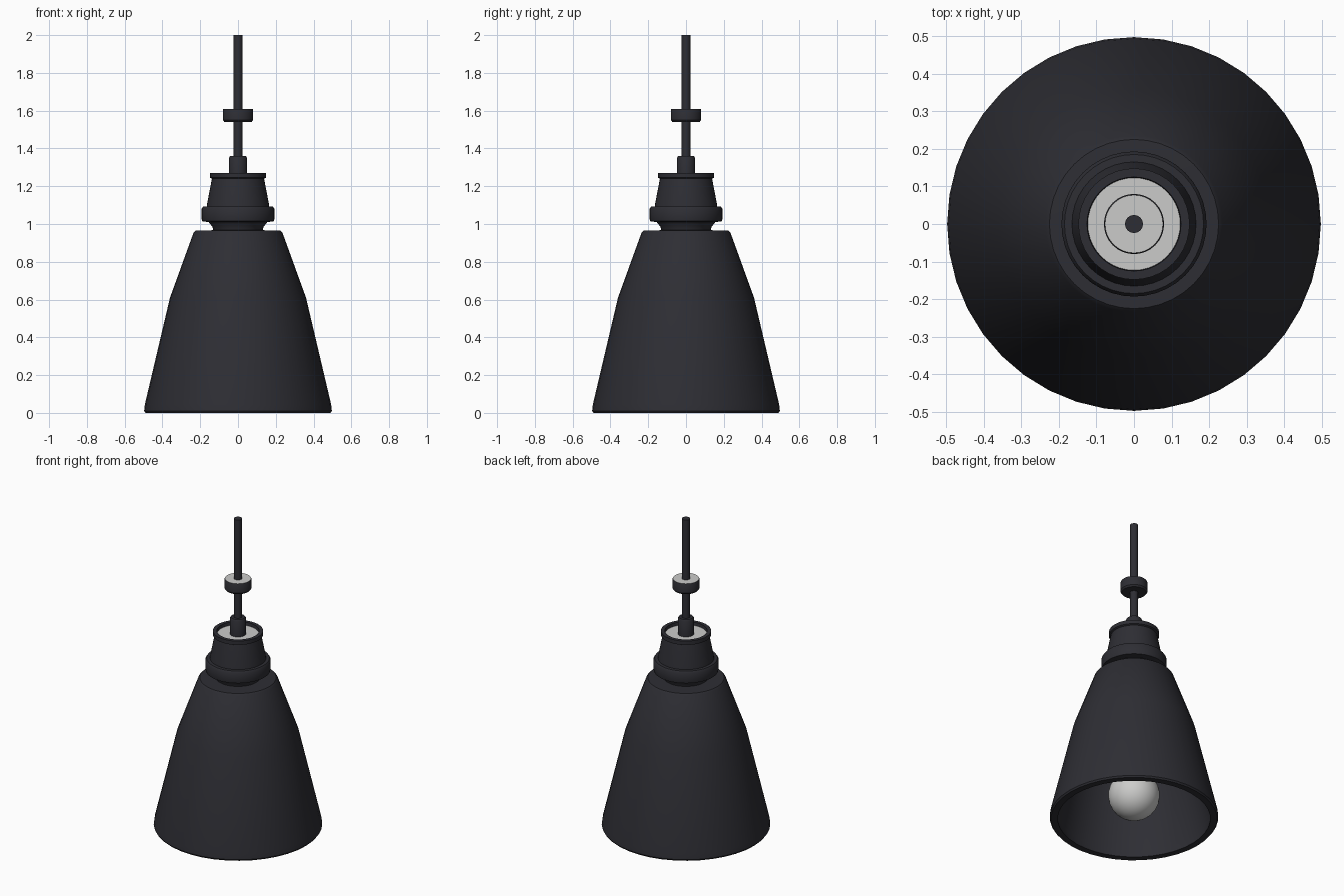
import bpy, bmesh, math

if "Cube" in bpy.data.objects:
    bpy.data.objects.remove(bpy.data.objects["Cube"])


def material(name, rgb):
    m = bpy.data.materials.new(name)
    m.diffuse_color = (*rgb, 1)
    m.use_nodes = True
    m.node_tree.nodes["Principled BSDF"].inputs["Base Color"].default_value = m.diffuse_color
    return m


DARK = material("dark metal", (0.027, 0.027, 0.034))
LIGHT = material("pale grey", (0.6, 0.6, 0.59))


def lathe(name, profile, mats, sides=40, closed=False, angle=35, light_test=None):
    """Revolve (radius, z) points round the z axis; light_test picks faces for material 1."""
    bm = bmesh.new()
    rings = []
    for r, z in profile:
        if r == 0:
            rings.append([bm.verts.new((0, 0, z))] * sides)
        else:
            rings.append([bm.verts.new((r * math.cos(2 * math.pi * i / sides),
                                        r * math.sin(2 * math.pi * i / sides), z))
                          for i in range(sides)])
    pairs = list(zip(rings, rings[1:]))
    if closed:
        pairs.append((rings[-1], rings[0]))
    for a, b in pairs:
        if a[0] == a[1] and b[0] == b[1]:
            continue  # both points on the axis: no surface between them
        for i in range(sides):
            j = (i + 1) % sides
            bm.faces.new(list(dict.fromkeys((a[i], a[j], b[j], b[i]))))
    bmesh.ops.recalc_face_normals(bm, faces=bm.faces)
    for f in bm.faces:
        if light_test and light_test(f):
            f.material_index = 1
    me = bpy.data.meshes.new(name)
    bm.to_mesh(me)
    bm.free()
    for m in mats:
        me.materials.append(m)
    ob = bpy.data.objects.new(name, me)
    bpy.context.collection.objects.link(ob)
    bpy.ops.object.select_all(action='DESELECT')
    ob.select_set(True)
    bpy.context.view_layer.objects.active = ob
    bpy.ops.object.shade_smooth_by_angle(angle=math.radians(angle))
    return ob


# Hollow shade: outer wall up, over the top, inner wall down to the thick lip
lathe("shade", [(0.45, 0.0), (0.49, 0.0), (0.497, 0.01), (0.493, 0.045), (0.36, 0.61),
                (0.235, 0.955), (0.225, 0.965), (0.0, 0.97),
                (0.0, 0.935), (0.205, 0.93), (0.33, 0.6), (0.455, 0.05)],
      [DARK], sides=40, closed=True)

# Neck and wide collar
lathe("collar", [(0.0, 0.96), (0.13, 0.96), (0.135, 0.985), (0.155, 1.01), (0.19, 1.015),
                 (0.193, 1.03), (0.193, 1.08), (0.185, 1.092), (0.0, 1.095)], [DARK])

# Tapered cap with a raised rim and a pale recessed top
lathe("cap", [(0.0, 1.085), (0.166, 1.085), (0.163, 1.11), (0.138, 1.24), (0.148, 1.245),
              (0.148, 1.27), (0.125, 1.27), (0.123, 1.25), (0.0, 1.25)], [DARK, LIGHT],
      light_test=lambda f: f.normal.z > 0.9 and f.calc_center_median().xy.length < 0.12)

# Cord grip
lathe("cord_grip", [(0.0, 1.245), (0.048, 1.245), (0.048, 1.35), (0.042, 1.36), (0.0, 1.36)],
      [DARK], sides=24)

# Rod
lathe("rod", [(0.0, 1.3), (0.024, 1.3), (0.024, 2.0), (0.0, 2.0)], [DARK], sides=16)

# Small disc on the rod, pale on top
lathe("rod_disc", [(0.0, 1.54), (0.072, 1.54), (0.08, 1.55), (0.08, 1.605), (0.077, 1.61),
                   (0.0, 1.61)], [DARK, LIGHT], sides=32,
      light_test=lambda f: f.normal.z > 0.9)

# Bulb: round globe narrowing to a neck
R, ZC = 0.152, 0.16
globe = [(0.0, ZC - R)] + [(R * math.sin(math.radians(a)), ZC - R * math.cos(math.radians(a)))
                           for a in range(12, 133, 12)]
lathe("bulb", globe + [(0.085, 0.32), (0.065, 0.39), (0.06, 0.46), (0.0, 0.46)],
      [LIGHT], sides=32)

# Socket holding the bulb
lathe("bulb_socket", [(0.0, 0.44), (0.075, 0.44), (0.085, 0.46), (0.085, 0.7), (0.11, 0.75),
                      (0.11, 0.95), (0.0, 0.95)], [DARK], sides=32)
